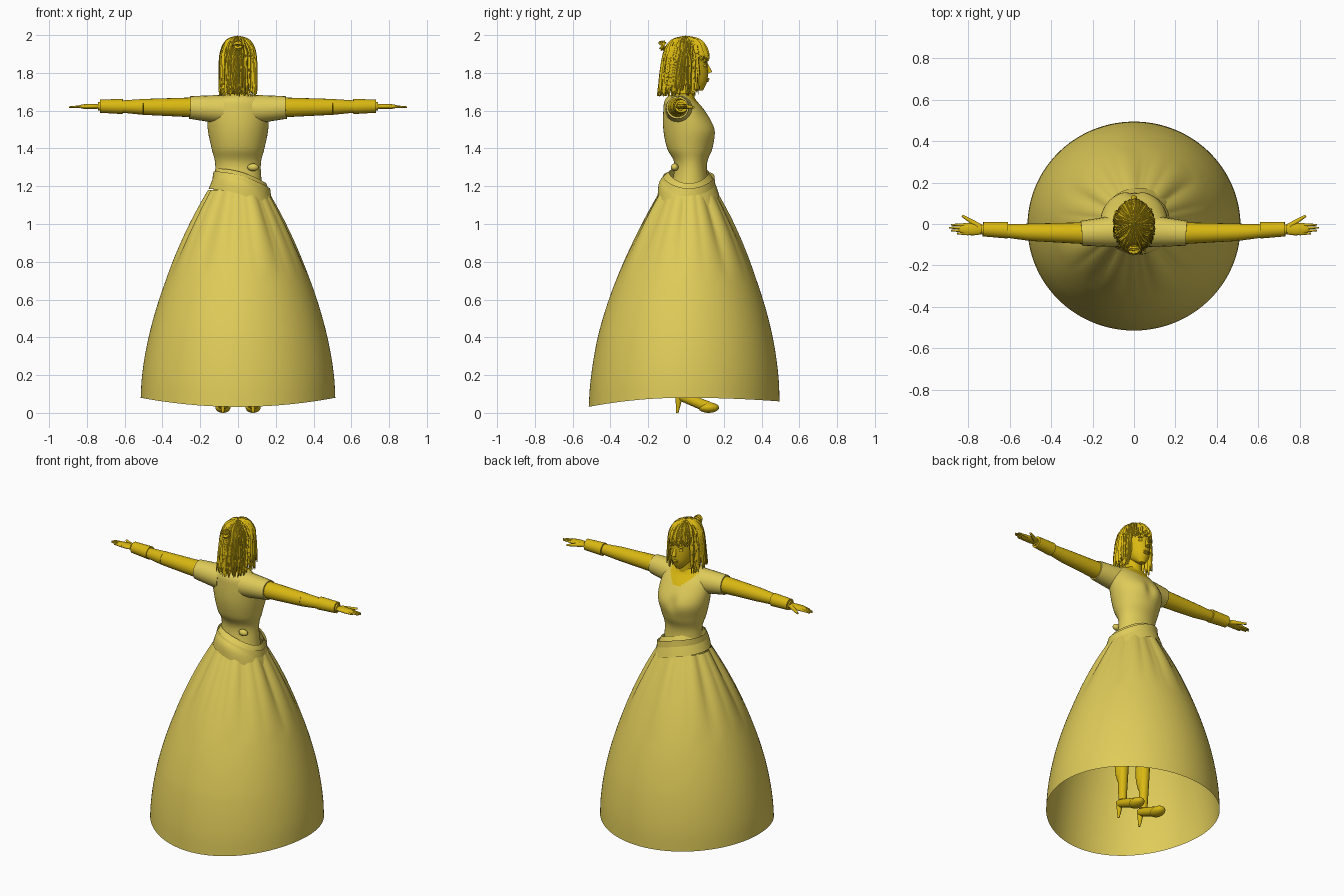
import bpy, bmesh, math, random
from math import sin, cos, pi, tau
from mathutils import Matrix, Vector

random.seed(4)
if "Cube" in bpy.data.objects:
    bpy.data.objects.remove(bpy.data.objects["Cube"], do_unlink=True)


def material(name, red, green, blue):
    made = bpy.data.materials.new(name)
    made.use_nodes = True
    colour = (red, green, blue, 1)
    made.diffuse_color = colour
    made.node_tree.nodes["Principled BSDF"].inputs["Base Color"].default_value = colour
    return made


GOLD = material("golden skin and hair", 0.7, 0.48, 0.006)
CLOTH = material("pale yellow cloth", 0.74, 0.6, 0.1)


def clamp(value):
    return min(max(value, 0), 1)


def add_object(name, bm, mat, mirror=False):
    bmesh.ops.recalc_face_normals(bm, faces=bm.faces)
    mesh = bpy.data.meshes.new(name)
    bm.to_mesh(mesh)
    bm.free()
    mesh.materials.append(mat)
    made = bpy.data.objects.new(name, mesh)
    bpy.context.collection.objects.link(made)
    bpy.ops.object.select_all(action="DESELECT")
    made.select_set(True)
    bpy.context.view_layer.objects.active = made
    bpy.ops.object.shade_smooth_by_angle(angle=math.radians(45))
    if mirror:
        made.modifiers.new("Mirror", "MIRROR").use_mirror_merge = False
    return made


def catmull(before, start, end, after, t):
    bend = 2 * before - 5 * start + 4 * end - after
    twist = 3 * (start - end) + after - before
    return start + (t * (end - before) + t * t * bend + t ** 3 * twist) / 2


def loft(name, stations, mat, sides=48, caps=True, warp=None, steps=4):
    """Smoothly joined ovals, each given as (height, half width, back, front)."""
    last = len(stations) - 1
    smooth = []
    for i in range(last):
        near = [stations[min(max(i + k, 0), last)] for k in (-1, 0, 1, 2)]
        for step in range(steps):
            smooth.append([catmull(*values, step / steps) for values in zip(*near)])
    smooth.append(stations[-1])
    bm = bmesh.new()
    rings = []
    for height, half, back, front in smooth:
        ring = []
        for k in range(sides):
            angle = tau * k / sides
            middle, radius = (front - back) / 2, (front + back) / 2
            point = Vector((half * cos(angle), middle + radius * sin(angle), height))
            if warp:
                warp(point, angle)
            ring.append(bm.verts.new(point))
        rings.append(ring)
    for low, high in zip(rings, rings[1:]):
        for k in range(sides):
            bm.faces.new((low[k - 1], low[k], high[k], high[k - 1]))
    if caps:
        bm.faces.new(rings[0])
        bm.faces.new(rings[-1])
    return add_object(name, bm, mat)


def limb(name, start, end, thick, thin, mat=GOLD, mirror=True):
    """Tapered round bar between two points."""
    start, end = Vector(start), Vector(end)
    along = end - start
    place = Matrix.Translation((start + end) / 2) @ along.to_track_quat("Z", "Y").to_matrix().to_4x4()
    bm = bmesh.new()
    bmesh.ops.create_cone(bm, cap_ends=True, segments=20, radius1=thick, radius2=thin,
                          depth=along.length, matrix=place)
    return add_object(name, bm, mat, mirror)


def ball(name, centre, size, mat=GOLD, mirror=True):
    bm = bmesh.new()
    place = Matrix.Translation(centre) @ Matrix.Diagonal((*size, 1))
    bmesh.ops.create_uvsphere(bm, u_segments=20, v_segments=12, radius=1, matrix=place)
    return add_object(name, bm, mat, mirror)


# Skirt: open bell with gathered pleats and an uneven hem
def pleat_and_hem(point, angle):
    gather = clamp((point.z - 0.7) * 3)
    fold = abs(sin(4.5 * angle + 0.4)) + 0.6 * abs(sin(8 * angle + 1)) - 1
    point.xy *= 1 + 0.06 * gather * fold
    facing = sin(angle)
    drop = 0.05 if facing < 0 else 0.02
    point.z -= clamp((0.4 - point.z) * 3) * drop * facing ** 2


skirt_rings = []
for i in range(13):
    t = i / 12
    radius = 0.515 - 0.36 * t ** 1.75
    skirt_rings.append((0.08 + 1.1 * t, radius, radius - 0.02 * t, radius - 0.02 * (1 - t)))
loft("skirt", skirt_rings, CLOTH, sides=144, caps=False, warp=pleat_and_hem)


# Sash: slanted band around the hips with a fold over it
def slant(point, angle):
    point.x += 0.02
    point.z -= 0.3 * point.x + 0.01 * cos(2 * angle)


loft("sash", [(1.15, 0.175, 0.15, 0.175), (1.22, 0.15, 0.14, 0.15), (1.27, 0.13, 0.09, 0.12)],
     CLOTH, caps=False, warp=slant)
loft("sash_fold", [(1.21, 0.155, 0.14, 0.155), (1.25, 0.15, 0.12, 0.15)],
     CLOTH, caps=False, warp=slant)
ball("back_knot", (0.08, -0.06, 1.3), (0.03, 0.02, 0.02), CLOTH, mirror=False)


# Bodice with a scooped neckline
def cleft(point, angle):
    height = (point.z - 1.5) * 20
    point.y -= 0.02 * clamp(sin(angle)) * math.exp(-(point.x * 30) ** 2 - height ** 2)


bodice = loft("bodice", [(1.1, 0.14, 0.11, 0.14), (1.3, 0.12, 0.06, 0.11), (1.4, 0.14, 0.1, 0.14),
                         (1.5, 0.16, 0.12, 0.16), (1.6, 0.16, 0.12, 0.1), (1.66, 0.13, 0.11, 0.05),
                         (1.69, 0.06, 0.07, 0.04)], CLOTH, sides=64, warp=cleft, steps=6)
bodice.data.materials.append(GOLD)
for face in bodice.data.polygons:
    x, y, z = face.center
    scoop = y > 0 and z > 1.6 + 8 * x * x
    face.material_index = int(scoop or z > 1.685)
limb("sleeves", (0.08, -0.035, 1.607), (0.255, -0.045, 1.617), 0.077, 0.06, CLOTH)

# Arms and cuffs
shoulder, elbow, wrist = (0.2, -0.045, 1.617), (0.5, -0.04, 1.62), (0.74, -0.027, 1.624)
limb("upper_arms", shoulder, elbow, 0.054, 0.042)
limb("forearms", elbow, wrist, 0.042, 0.022)
limb("cuffs", (0.61, -0.03, 1.622), (0.73, -0.025, 1.624), 0.04, 0.035)

# Hands: flat palm, four fingers fanned by rule and a thumb
ball("palms", (0.78, -0.025, 1.622), (0.07, 0.03, 0.014))
for i, finger in enumerate(("index", "middle", "ring", "little")):
    y = -0.004 - 0.014 * i
    reach = 0.895 - 0.01 * (i - 1) ** 2
    limb(finger + "_fingers", (0.8, y, 1.622), (reach, y, 1.619), 0.009, 0.004)
limb("thumbs", (0.75, -0.01, 1.622), (0.83, 0.04, 1.618), 0.014, 0.006)

# Legs and high-heeled shoes
hip, knee, ankle = (0.07, 0, 1.1), (0.08, 0, 0.5), (0.08, -0.01, 0.1)
limb("thighs", hip, knee, 0.07, 0.04)
limb("calves", knee, ankle, 0.04, 0.024)
ball("calf_muscles", (0.08, -0.02, 0.35), (0.04, 0.04, 0.14))
limb("shoe_arches", (0.08, -0.03, 0.09), (0.08, 0.12, 0.03), 0.025, 0.03)
ball("shoe_toes", (0.08, 0.12, 0.028), (0.04, 0.055, 0.028))
limb("shoe_heels", (0.08, -0.035, 0.1), (0.08, -0.046, 0), 0.022, 0.006)

# Neck, head and face
limb("neck", (0, -0.01, 1.64), (0, 0, 1.78), 0.056, 0.046, mirror=False)
loft("head", [(1.707, 0.02, -0.06, 0.09), (1.76, 0.06, 0.04, 0.113), (1.84, 0.075, 0.1, 0.115),
              (1.92, 0.07, 0.1, 0.1), (1.97, 0.03, 0.04, 0.04)], GOLD)
limb("nose", (0, 0.108, 1.85), (0, 0.126, 1.8), 0.006, 0.014, mirror=False)
ball("upper_lip", (0, 0.112, 1.768), (0.02, 0.012, 0.006), mirror=False)
ball("lower_lip", (0, 0.11, 1.758), (0.018, 0.012, 0.006), mirror=False)
ball("eyes", (0.03, 0.098, 1.838), (0.016, 0.012, 0.009))
ball("brows", (0.03, 0.1, 1.857), (0.02, 0.011, 0.005))


# Hair: layered tapered locks from the crown, a fringe and a small bun
def locks(name, paths, thickness):
    curve = bpy.data.curves.new(name, "CURVE")
    curve.dimensions, curve.resolution_u = "3D", 3
    curve.bevel_depth, curve.bevel_resolution = thickness, 0
    curve.use_fill_caps = True
    for path in paths:
        spline = curve.splines.new("NURBS")
        spline.points.add(len(path) - 1)
        spline.use_endpoint_u, spline.order_u, spline.use_smooth = True, 3, False
        for point, place in zip(spline.points, path):
            point.co = (*place, 1)
        spline.points[-1].radius = 0.3
    curve.materials.append(GOLD)
    bpy.context.collection.objects.link(bpy.data.objects.new(name, curve))


vary = random.uniform
paths = []
for i in range(320):
    angle = tau * i / 320
    layer = vary(0.86, 1)
    fringe = sin(angle) > 0.5
    dome = [pi / 2 * k / 5 for k in range(5 if fringe else 6)]
    outline = [(sin(tilt) ** 0.7, 1.86 + 0.13 * layer * cos(tilt)) for tilt in dome]
    if fringe:
        outline.append((1, vary(1.86, 1.89)))
    else:
        outline += [(1.03, 1.77), (vary(0.96, 1.1), vary(1.675, 1.72))]
    path = []
    for reach, z in outline:
        turn = angle + vary(-0.1, 0.1)
        flow = 0.1 * clamp(1.9 - z) * (sin(angle) < 0)
        path.append((0.096 * layer * reach * cos(turn),
                     0.124 * layer * reach * sin(turn) - flow, z))
    paths.append(path)
locks("hair", paths, 0.0075)

coils = []
for i in range(22):
    tilt, radius, spin = vary(-1, 1), vary(0.014, 0.027), vary(0, tau)
    coil = []
    for k in range(9):
        turn = spin + tau * k / 8
        rise = radius * sin(turn)
        coil.append((radius * cos(turn), rise * sin(tilt) - 0.122, 1.944 + rise * cos(tilt)))
    coils.append(coil)
locks("hair_bun", coils, 0.006)
